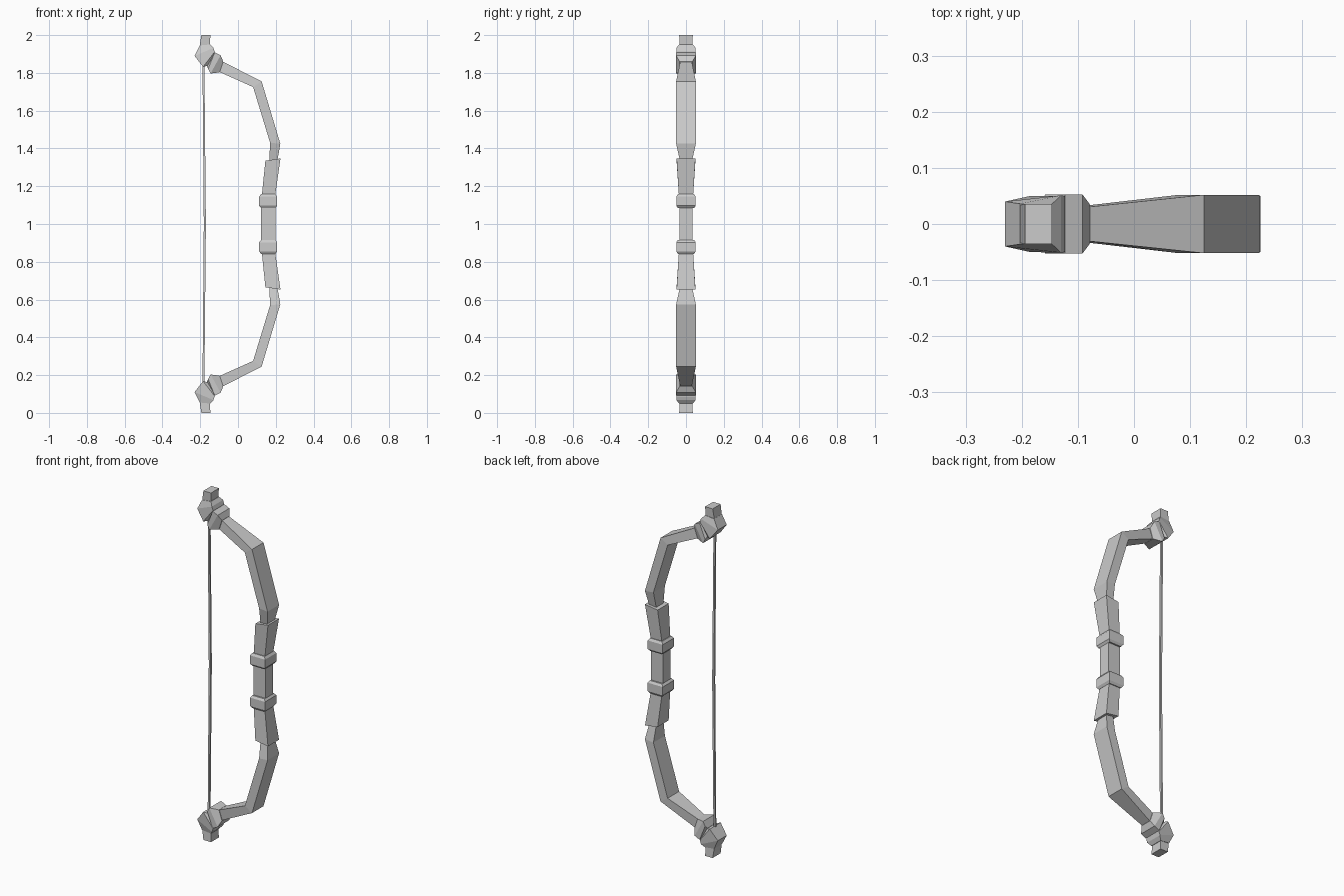
import bpy, bmesh

cube = bpy.data.objects.get("Cube")
if cube:
    bpy.data.objects.remove(cube, do_unlink=True)

grey = bpy.data.materials.new("plain grey")
grey.use_nodes = True
colour = (0.6, 0.6, 0.6, 1)
grey.diffuse_color = colour
bsdf = next(n for n in grey.node_tree.nodes if n.type == 'BSDF_PRINCIPLED')
bsdf.inputs["Base Color"].default_value = colour
bsdf.inputs["Roughness"].default_value = 0.8


def loft(name, sections, flip=False):
    """Loft four-sided sections; each is (x, z, half depth) for the string side, then the outer side."""
    bm = bmesh.new()
    rings = []
    for xa, za, ha, xb, zb, hb in sections:
        if flip:
            za, zb = 2 - za, 2 - zb
        corners = ((xa, -ha, za), (xb, -hb, zb), (xb, hb, zb), (xa, ha, za))
        rings.append([bm.verts.new(c) for c in corners])
    for a, b in zip(rings, rings[1:]):
        for i in range(4):
            j = (i + 1) % 4
            bm.faces.new((a[i], a[j], b[j], b[i]))
    bm.faces.new(rings[0])
    bm.faces.new(rings[-1])
    bmesh.ops.recalc_face_normals(bm, faces=bm.faces)
    mesh = bpy.data.meshes.new(name)
    bm.to_mesh(mesh)
    bm.free()
    mesh.materials.append(grey)
    obj = bpy.data.objects.new(name, mesh)
    bpy.context.collection.objects.link(obj)


# Parts of one half of the bow, listed from the grip to the tip
half = {
    "grip_ring": [
        (.122, 1.085, .043, .198, 1.085, .043),
        (.112, 1.097, .051, .207, 1.097, .051),
        (.112, 1.145, .051, .207, 1.145, .051),
        (.122, 1.158, .043, .198, 1.158, .043)],
    "grip_sleeve": [
        (.125, 1.14, .037, .195, 1.14, .037),
        (.145, 1.335, .050, .225, 1.347, .050)],
    "limb": [
        (.165, 1.32, .029, .206, 1.32, .029),
        (.170, 1.43, .052, .224, 1.425, .052),
        (.080, 1.725, .052, .125, 1.755, .052),
        (-.11, 1.81, .030, -.085, 1.862, .030)],
    "limb_collar": [
        (-.097, 1.803, .034, -.078, 1.86, .034),
        (-.145, 1.797, .053, -.092, 1.893, .053),
        (-.158, 1.822, .053, -.123, 1.908, .053),
        (-.165, 1.835, .040, -.130, 1.90, .040)],
    "tip_knob": [
        (-.160, 1.838, .040, -.125, 1.895, .040),
        (-.185, 1.832, .050, -.123, 1.912, .050),
        (-.230, 1.890, .040, -.130, 1.932, .051),
        (-.203, 1.945, .036, -.146, 1.951, .036)],
    "tip_cap": [
        (-.205, 1.93, .033, -.150, 1.93, .033),
        (-.194, 2.00, .036, -.146, 2.00, .036)],
}
for part, sections in half.items():
    loft("upper_" + part, sections)
    loft("lower_" + part, sections, flip=True)

# Central grip
loft("grip", [(.122, .90, .034, .198, .90, .034),
              (.122, 1.10, .034, .198, 1.10, .034)])

# String with a slight bend in the middle
loft("string", [(-.188, .15, .006, -.178, .15, .006),
                (-.181, 1.0, .006, -.170, 1.0, .006),
                (-.188, 1.85, .006, -.178, 1.85, .006)])
